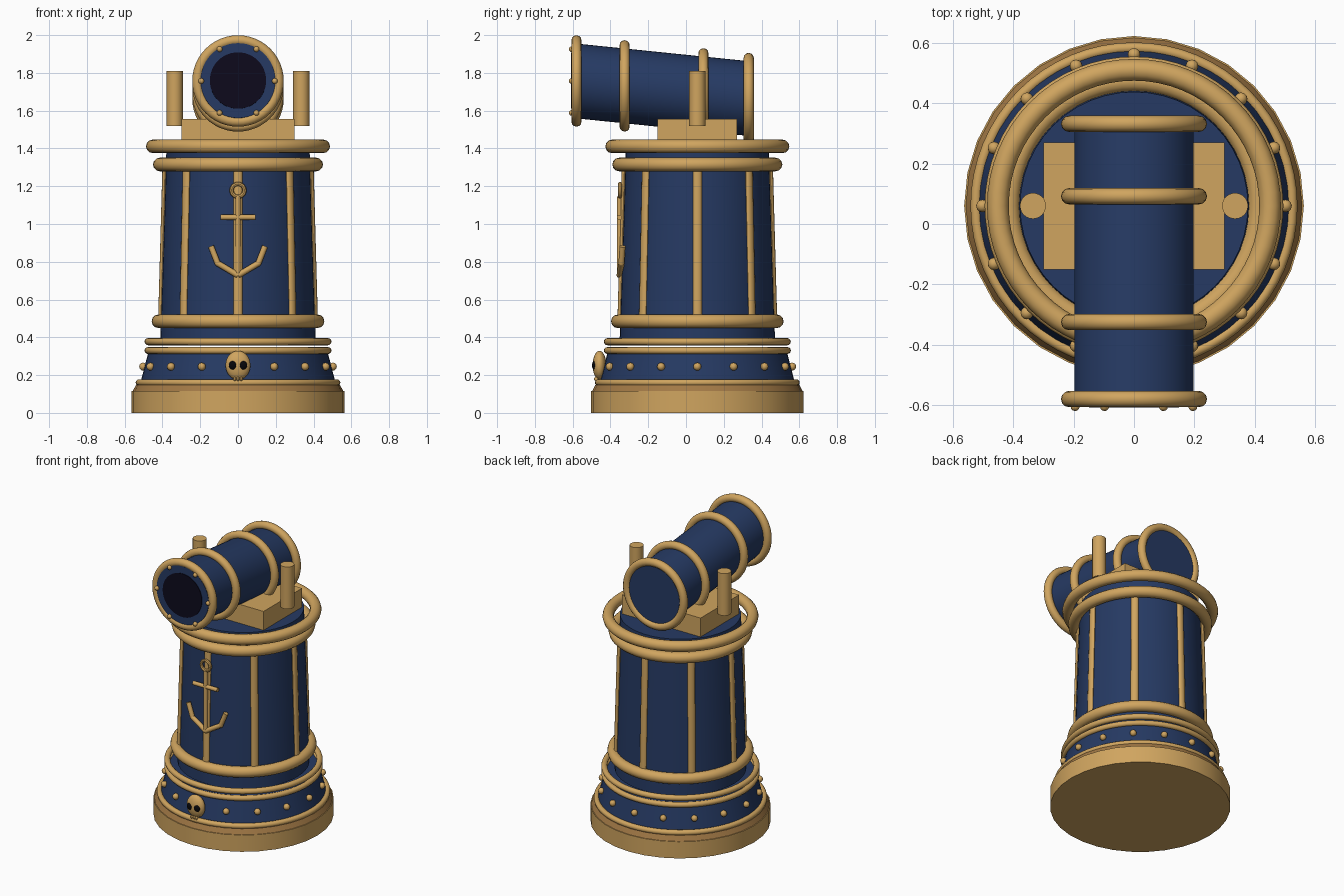
import bpy, bmesh, math
from mathutils import Vector, Matrix

if "Cube" in bpy.data.objects:
    bpy.data.objects.remove(bpy.data.objects["Cube"])

CY = 0.06  # tower axis sits slightly behind the centre


def material(name, rgb):
    m = bpy.data.materials.new(name)
    m.diffuse_color = (*rgb, 1)
    m.use_nodes = True
    m.node_tree.nodes["Principled BSDF"].inputs["Base Color"].default_value = m.diffuse_color
    return m


GOLD = material("gold", (0.63, 0.375, 0.115))
BRONZE = material("bronze", (0.36, 0.19, 0.06))
NAVY = material("navy", (0.019, 0.042, 0.125))
BORE = material("bore_dark", (0.004, 0.003, 0.012))
BLACK = material("black", (0.002, 0.002, 0.003))


def finish(bm, name, mat, smooth=True):
    bmesh.ops.recalc_face_normals(bm, faces=bm.faces[:])
    me = bpy.data.meshes.new(name)
    bm.to_mesh(me)
    bm.free()
    me.materials.append(mat)
    ob = bpy.data.objects.new(name, me)
    bpy.context.collection.objects.link(ob)
    if smooth:
        bpy.ops.object.select_all(action='DESELECT')
        ob.select_set(True)
        bpy.context.view_layer.objects.active = ob
        bpy.ops.object.shade_smooth_by_angle(angle=math.radians(40))
    return ob


def lathe(name, profile, mat, segs=48, matrix=Matrix.Translation((0, CY, 0))):
    """Spin (radius, height) points round z, closing both ends with flat caps."""
    bm = bmesh.new()
    rings = [[bm.verts.new((r * math.cos(2 * math.pi * i / segs),
                            r * math.sin(2 * math.pi * i / segs), z))
              for i in range(segs)] for r, z in profile]
    for a, b in zip(rings, rings[1:]):
        for i in range(segs):
            j = (i + 1) % segs
            bm.faces.new((a[i], a[j], b[j], b[i]))
    bm.faces.new(rings[0])
    bm.faces.new(rings[-1])
    bm.transform(matrix)
    return finish(bm, name, mat)


def torus(name, R, r, mat, matrix, segs=48, sides=12):
    bm = bmesh.new()
    rings = []
    for i in range(segs):
        a = 2 * math.pi * i / segs
        ring = []
        for k in range(sides):
            b = 2 * math.pi * k / sides
            d = R + r * math.cos(b)
            ring.append(bm.verts.new((d * math.cos(a), d * math.sin(a), r * math.sin(b))))
        rings.append(ring)
    for i in range(segs):
        p, q = rings[i], rings[(i + 1) % segs]
        for k in range(sides):
            n = (k + 1) % sides
            bm.faces.new((p[k], q[k], q[n], p[n]))
    bm.transform(matrix)
    return finish(bm, name, mat)


def ball(name, centre, size, mat, segs=12):
    bm = bmesh.new()
    bmesh.ops.create_uvsphere(bm, u_segments=segs, v_segments=segs // 2 + 2, radius=1)
    bm.transform(Matrix.Translation(centre) @ Matrix.Diagonal((*size, 1)))
    return finish(bm, name, mat)


def rod(name, a, b, r, mat, segs=12, twist=0.0, flat=1.0):
    """Cylinder from a to b; twist and flat turn it into a shallow strip."""
    a, b = Vector(a), Vector(b)
    d = b - a
    turn = d.to_track_quat('Z', 'Y').to_matrix().to_4x4()
    squash = Matrix.Identity(4)
    if flat != 1.0:
        turn = Matrix.Identity(4)
        turn.col[2][:3] = d.normalized()
        out = Vector((math.cos(twist), math.sin(twist), 0))
        side = d.normalized().cross(out).normalized()
        turn.col[0][:3] = side.cross(d.normalized())
        turn.col[1][:3] = side
        squash = Matrix.Diagonal((flat, 1, 1, 1))
    bm = bmesh.new()
    bmesh.ops.create_cone(bm, cap_ends=True, segments=segs, radius1=r, radius2=r, depth=d.length)
    bm.transform(Matrix.Translation((a + b) / 2) @ turn @ squash)
    return finish(bm, name, mat)


def around(angle, radius, z):
    return (radius * math.cos(angle), CY + radius * math.sin(angle), z)


# Plinth, bronze lip, studded skirt and tower wall
lathe("plinth", [(0.563, 0), (0.563, 0.115)], GOLD, 32)
lathe("plinth_lip", [(0.558, 0.114), (0.54, 0.148)], BRONZE, 32)
lathe("skirt", [(0.52, 0.146), (0.47, 0.34)], NAVY)
lathe("tower", [(0.412, 0.365), (0.378, 1.425)], NAVY)

# Gold bands round the tower: outer radius, thickness, height
for i, (outer, r, z) in enumerate([(0.542, 0.018, 0.16), (0.495, 0.018, 0.33),
                                   (0.495, 0.019, 0.377), (0.457, 0.036, 0.485),
                                   (0.45, 0.036, 1.315), (0.487, 0.036, 1.411)]):
    torus(f"tower_band_{i}", outer - r, r, GOLD, Matrix.Translation((0, CY, z)), 64)

# Vertical strips and skirt studs
for i in range(8):
    a = math.pi / 4 * i
    rod(f"tower_strip_{i}", around(a, 0.408, 0.51), around(a, 0.386, 1.3), 0.024, GOLD,
        twist=a, flat=0.6)
for i in range(16):
    ball(f"skirt_stud_{i}", around(math.pi / 8 * i, 0.502, 0.245), (0.021,) * 3, GOLD)

# Gun cradle with two upright pins
bm = bmesh.new()
bmesh.ops.create_cube(bm, size=1)
bm.transform(Matrix.Translation((0, CY, 1.485)) @ Matrix.Diagonal((0.6, 0.42, 0.14, 1)))
finish(bm, "cradle", GOLD, smooth=False)
for s in (-1, 1):
    rod(f"cradle_pin_{s}", (s * 0.335, CY, 1.52), (s * 0.335, CY, 1.81), 0.043, GOLD, 24)

# Barrel: upright slices that rise toward the muzzle
SLOPE = -0.102


def barrel_z(y):
    return 1.698 + SLOPE * y


shear = Matrix.Identity(4)
shear[2][1] = SLOPE
shear[2][3] = 1.698
lay = Matrix.Rotation(math.radians(90), 4, 'X')
place = shear @ lay  # local height h lands at y = -h
lathe("barrel", [(0.198, -0.345), (0.198, 0.603)], NAVY, 48, place)
lathe("barrel_bore", [(0.149, 0.599), (0.149, 0.608)], BORE, 48, place)
for i, y in enumerate((-0.58, -0.325, 0.092, 0.332)):
    torus(f"barrel_ring_{i}", 0.215, 0.027, GOLD,
          Matrix.Translation((0, y, barrel_z(y))) @ lay)
for i in range(6):
    a = math.pi / 3 * i
    ball(f"muzzle_stud_{i}", (0.195 * math.cos(a), -0.605, 1.757 + 0.195 * math.sin(a)),
         (0.015,) * 3, GOLD)

# Anchor emblem on the front
Y = -0.352
torus("anchor_eye", 0.034, 0.011, GOLD, Matrix.Translation((0, Y + 0.002, 1.178)) @ lay, 24, 8)
rod("anchor_shank", (0, Y, 1.145), (0, Y, 0.725), 0.014, GOLD)
rod("anchor_stock", (-0.093, Y, 1.035), (0.093, Y, 1.035), 0.014, GOLD)
for s in (-1, 1):
    path = [(0, Y, 0.728), (s * 0.108, Y + 0.01, 0.792), (s * 0.143, Y + 0.016, 0.882)]
    for k in range(2):
        rod(f"anchor_arm_{s}_{k}", path[k], path[k + 1], 0.016, GOLD)
    ball(f"anchor_elbow_{s}", path[1], (0.016,) * 3, GOLD)

# Skull emblem on the skirt
ball("skull", (0, -0.458, 0.252), (0.066, 0.036, 0.077), GOLD, 24)
for s in (-1, 1):
    ball(f"skull_eye_{s}", (s * 0.026, -0.484, 0.252), (0.022, 0.014, 0.024), BLACK, 16)
for i in (-1, 0, 1):
    ball(f"skull_tooth_{i}", (i * 0.017, -0.475, 0.179), (0.009, 0.012, 0.012), GOLD, 8)
